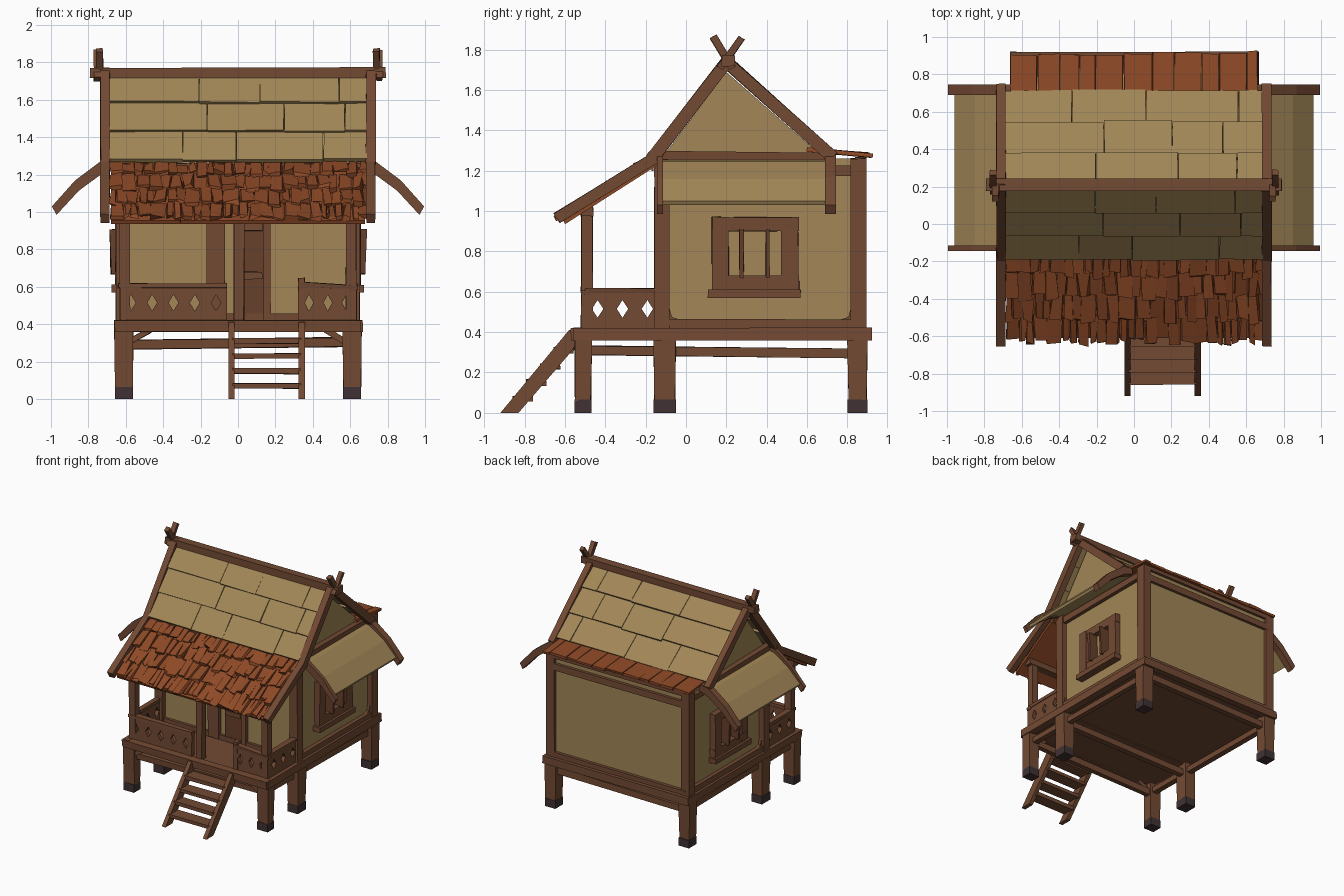
import bpy, bmesh, random
from mathutils import Vector

random.seed(4)
if "Cube" in bpy.data.objects:
    bpy.data.objects.remove(bpy.data.objects["Cube"], do_unlink=True)


def material(name, rgb):
    m = bpy.data.materials.new(name)
    m.use_nodes = True
    m.diffuse_color = (*rgb, 1)
    m.node_tree.nodes["Principled BSDF"].inputs["Base Color"].default_value = (*rgb, 1)
    return m


WOOD = material("brown wood", (0.17, 0.068, 0.033))
SHUTTER = material("shutter wood", (0.135, 0.05, 0.024))
TAN = material("tan straw", (0.36, 0.24, 0.095))
RED = material("red shingle", (0.27, 0.068, 0.02))
FOOT = material("dark foot", (0.05, 0.031, 0.034))


def finish(name, bm, mat):
    bmesh.ops.recalc_face_normals(bm, faces=bm.faces)
    mesh = bpy.data.meshes.new(name)
    bm.to_mesh(mesh)
    bm.free()
    mesh.materials.append(mat)
    ob = bpy.data.objects.new(name, mesh)
    bpy.context.collection.objects.link(ob)
    return ob


def add_beam(bm, p, q, w, h, jitter=0.003, taper=1.0):
    """Hewn timber from p to q, w wide sideways and h deep."""
    p, q = Vector(p), Vector(q)
    d = (q - p).normalized()
    u = d.cross(Vector((0, 0, 1)))
    u = u.normalized() if u.length > 0.01 else Vector((1, 0, 0))
    v = u.cross(d)
    rings = []
    for c, s in ((p, 1), (q, taper)):
        ring = []
        for a, b in ((-1, -1), (1, -1), (1, 1), (-1, 1)):
            j = Vector([random.uniform(-jitter, jitter) for _ in range(3)])
            ring.append(bm.verts.new(c + u * a * w * s / 2 + v * b * h * s / 2 + j))
        rings.append(ring)
    lo, hi = rings
    bm.faces.new(lo)
    bm.faces.new(hi)
    for i in range(4):
        k = (i + 1) % 4
        bm.faces.new((lo[i], lo[k], hi[k], hi[i]))


def beams(name, items, mat=WOOD, jitter=0.003, taper=1.0):
    bm = bmesh.new()
    for p, q, w, h in items:
        add_beam(bm, p, q, w, h, jitter, taper)
    return finish(name, bm, mat)


def prism(name, pts, axis, a, b, mat):
    """Extrude a profile along x (points are y,z) or y (points are x,z)."""
    bm = bmesh.new()
    put = (lambda t, p: (t, *p)) if axis == "x" else (lambda t, p: (p[0], t, p[1]))
    lo, hi = [[bm.verts.new(put(t, p)) for p in pts] for t in (a, b)]
    bm.faces.new(lo)
    bm.faces.new(hi)
    for i in range(len(pts)):
        k = (i + 1) % len(pts)
        bm.faces.new((lo[i], lo[k], hi[k], hi[i]))
    return finish(name, bm, mat)


def box(name, x, y, z, mat):
    return prism(name, [(y[0], z[0]), (y[1], z[0]), (y[1], z[1]), (y[0], z[1])], "x", *x, mat)


def shingles(name, half, top, bottom, rows, width, mat, thick, rough):
    """Overlapping rows of uneven boards down a slope given as (y, z) ends."""
    bm = bmesh.new()
    t, b = Vector((0, *top)), Vector((0, *bottom))
    n = (b - t).cross(Vector((1, 0, 0))).normalized()
    n = n if n.z > 0 else -n
    for r in range(rows):
        x = -half
        while x < half - 0.01:
            w = min(width * random.uniform(0.6, 1.4), half - x)
            p = t.lerp(b, max(0, r - 0.1) / rows)
            q = t.lerp(b, (r + 1 + random.uniform(-rough, rough)) / rows)
            q += n * (thick * 0.7 + random.uniform(0, rough) * 0.06)
            c = Vector((x + w / 2, 0, 0))
            add_beam(bm, p + c, q + c, w - 0.004, thick, rough * 0.08)
            x += w
    return finish(name, bm, mat)


def lattice(name, p, q, cells, z0, z1):
    """Railing panel with a diamond hole in every cell."""
    bm = bmesh.new()
    p, q = Vector((*p, 0)), Vector((*q, 0))
    ring = [(-1, -1), (0, -1), (1, -1), (1, 0), (1, 1), (0, 1), (-1, 1), (-1, 0)]
    for c in range(cells):
        def at(s, t):
            return p.lerp(q, (c + 0.5 + s / 2) / cells) + Vector((0, 0, (z0 + z1) / 2 + t * (z1 - z0) / 2))
        out = [bm.verts.new(at(s, t)) for s, t in ring]
        k = [0.23 if s and t else 0.46 for s, t in ring]
        inn = [bm.verts.new(at(s * f, t * f)) for (s, t), f in zip(ring, k)]
        for i in range(8):
            j = (i + 1) % 8
            bm.faces.new((out[i], out[j], inn[j], inn[i]))
    bmesh.ops.remove_doubles(bm, verts=bm.verts, dist=0.0005)
    ob = finish(name, bm, WOOD)
    mod = ob.modifiers.new("thickness", "SOLIDIFY")
    mod.thickness, mod.offset = 0.03, 0


SIDES = (-1, 1)

# Legs with dark feet
spots = [(s * 0.61, y, w) for s in SIDES for y, w in ((-0.51, 0.085), (-0.105, 0.11), (0.85, 0.1))]
beams("legs", [((x, y, 0.38), (x, y, 0.06), 0.1, w) for x, y, w in spots], taper=0.92)
beams("feet", [((x, y, 0.065), (x, y, 0), 0.095, w) for x, y, w in spots], FOOT, 0)

# Platform and lower braces
box("floor", (-0.63, 0.63), (-0.53, 0.88), (0.37, 0.415), WOOD)
beams("floor_beams",
      [((s * 0.635, -0.56, 0.39), (s * 0.635, 0.92, 0.39), 0.06, 0.06) for s in SIDES]
      + [((-0.66, y, 0.39), (0.66, y, 0.39), 0.06, 0.06) for y in (-0.54, -0.11, 0.89)])
beams("lower_braces",
      [((s * 0.6, -0.5, 0.31), (s * 0.6, 0.85, 0.295), 0.045, 0.045) for s in SIDES]
      + [((-0.58, y, 0.29), (0.58, y, 0.305), 0.045, 0.05) for y in (-0.5, -0.1, 0.85)])
beams("leg_brackets", [((s * 0.57, -0.52, 0.31), (s * 0.47, -0.52, 0.37), 0.04, 0.03) for s in SIDES])

# House body and gable infill
box("walls", (-0.61, 0.61), (-0.12, 0.87), (0.41, 1.26), TAN)
prism("gable_walls", [(-0.13, 1.25), (0.2, 1.69), (0.7, 1.25)], "x", -0.64, 0.64, TAN)

# Wall timbers
beams("corner_posts", [((s * 0.615, y, 0.4), (s * 0.615, y, 1.26), 0.075, 0.075)
                       for s in SIDES for y in (-0.12, 0.855)])
beams("wall_rails",
      [((s * 0.615, -0.12, z), (s * 0.615, 0.87, z), 0.055, 0.05) for s in SIDES for z in (0.44, 1.2)]
      + [((-0.62, 0.865, z), (0.62, 0.865, z), 0.055, h) for z, h in ((0.435, 0.05), (1.165, 0.055), (1.25, 0.03))]
      + [((-0.62, -0.12, 0.435), (0.62, -0.12, 0.435), 0.05, 0.04)])
for s in SIDES:
    for y, d in ((-0.085, 1), (0.82, -1)):
        prism("corner_gusset", [(y, 0.46), (y + d * 0.06, 0.46), (y + d * 0.015, 0.475), (y, 0.53)],
              "x", s * 0.6, s * 0.63, WOOD)

# Side windows
for s in SIDES:
    x = s * 0.625
    beams("window_frame", [
        ((x, 0.17, 0.6), (x, 0.17, 0.97), 0.06, 0.085),
        ((x, 0.515, 0.6), (x, 0.515, 0.97), 0.06, 0.085),
        ((x, 0.13, 0.935), (x, 0.56, 0.935), 0.06, 0.07),
        ((x, 0.13, 0.645), (x, 0.56, 0.645), 0.06, 0.07),
        ((x + s * 0.01, 0.11, 0.59), (x + s * 0.01, 0.57, 0.59), 0.08, 0.04)])
    beams("window_shutter", [((s * 0.617, y, 0.67), (s * 0.625, y, 0.91), 0.02, 0.125)
                             for y in (0.275, 0.405)], SHUTTER)

# Door
beams("door_frame", [((-0.12, -0.125, 0.42), (-0.12, -0.125, 1.12), 0.1, 0.06),
                     ((0.155, -0.125, 0.42), (0.155, -0.125, 1.12), 0.04, 0.06),
                     ((-0.17, -0.125, 1.1), (0.18, -0.125, 1.1), 0.06, 0.07)])
box("door", (-0.02, 0.14), (-0.14, -0.11), (0.42, 1.08), SHUTTER)
beams("door_battens", [((-0.01, -0.145, z), (0.13, -0.145, z), 0.02, 0.04) for z in (0.66, 0.92)])

# Porch posts and railings
beams("porch_posts", [((x, -0.49, 0.4), (x, -0.49, 1.02), 0.055, 0.055) for x in (-0.605, 0.005, 0.605)])
beams("porch_beam", [((-0.66, -0.49, 1.0), (0.66, -0.49, 1.0), 0.06, 0.05)])
lattice("left_front_rail", (0.33, -0.5), (0.63, -0.5), 3, 0.42, 0.61)
lattice("right_front_rail", (-0.63, -0.5), (-0.06, -0.5), 5, 0.42, 0.61)
for s in SIDES:
    lattice("side_rail", (s * 0.62, -0.5), (s * 0.62, -0.13), 3, 0.42, 0.61)
    beams("side_handrail", [((s * 0.62, -0.5, 0.605), (s * 0.62, -0.12, 0.605), 0.045, 0.025)])
beams("front_handrails", [((-0.64, -0.5, 0.605), (-0.06, -0.5, 0.605), 0.045, 0.025),
                          ((0.32, -0.5, 0.615), (0.64, -0.5, 0.595), 0.045, 0.025),
                          ((0.34, -0.5, 0.42), (0.34, -0.5, 0.65), 0.035, 0.04),
                          ((-0.075, -0.5, 0.42), (-0.075, -0.5, 0.62), 0.03, 0.04)])

# Stairs
for x in (-0.035, 0.34):
    prism("stair_stringer", [(-0.54, 0.42), (-0.53, 0.36), (-0.58, 0.29), (-0.83, 0), (-0.92, 0),
                             (-0.58, 0.41)], "x", x - 0.017, x + 0.017, WOOD)
beams("stair_treads", [((-0.03, -0.81 + 0.068 * i, 0.07 + 0.08 * i),
                        (0.335, -0.81 + 0.068 * i, 0.07 + 0.08 * i), 0.1, 0.03) for i in range(4)])

# Upper straw roof, shingled porch roof and back eave
for name, low in (("front_roof", (-0.17, 1.265)), ("back_roof", (0.7, 1.29))):
    shingles(name, 0.69, (0.2, 1.725), low, 3, 0.42, TAN, 0.022, 0.03)
box("porch_roof_deck", (-0.68, 0.68), (-0.17, -0.16), (1.2, 1.26), WOOD)
prism("porch_roof_boards", [(-0.13, 1.26), (-0.61, 0.955), (-0.6, 0.935), (-0.13, 1.235)],
      "x", -0.68, 0.68, RED)
shingles("porch_shingles", 0.69, (-0.14, 1.265), (-0.62, 0.955), 4, 0.06, RED, 0.02, 0.15)
shingles("back_eave", 0.66, (0.6, 1.305), (0.91, 1.262), 1, 0.11, RED, 0.02, 0.04)

# Barge boards, ties, ridge and crossed finials
for s in SIDES:
    x = s * 0.71
    beams("barge_boards", [((x, 0.21, 1.75), (x, -0.175, 1.25), 0.05, 0.06),
                           ((x, 0.19, 1.75), (x, 0.73, 1.265), 0.05, 0.06),
                           ((x, -0.13, 1.28), (x, -0.64, 0.965), 0.05, 0.055)])
    beams("gable_tie", [((s * 0.66, -0.15, 1.275), (s * 0.66, 0.72, 1.265), 0.05, 0.045)])
    beams("crossed_finials", [((s * 0.74, 0.23, 1.71), (s * 0.74, 0.135, 1.865), 0.035, 0.035),
                              ((s * 0.755, 0.17, 1.71), (s * 0.755, 0.275, 1.86), 0.035, 0.035)])
beams("ridge_beam", [((-0.79, 0.21, 1.745), (0.79, 0.21, 1.745), 0.065, 0.055)])

# Side awnings on curved brackets
for s in SIDES:
    cover = [(0.62, 1.265), (0.72, 1.245), (0.85, 1.16), (0.96, 1.05), (0.95, 1.03), (0.84, 1.14),
             (0.71, 1.225), (0.62, 1.245)]
    arm = [(0.64, 1.3), (0.73, 1.275), (0.87, 1.17), (0.995, 1.03), (0.97, 0.985), (0.85, 1.115),
           (0.72, 1.21), (0.64, 1.24)]
    prism("awning", [(s * a, z) for a, z in cover], "y", -0.12, 0.69, TAN)
    prism("awning_front_arm", [(s * a, z) for a, z in arm], "y", -0.145, -0.115, WOOD)
    prism("awning_back_arm", [(s * a, z) for a, z in arm], "y", 0.69, 0.745, WOOD)
